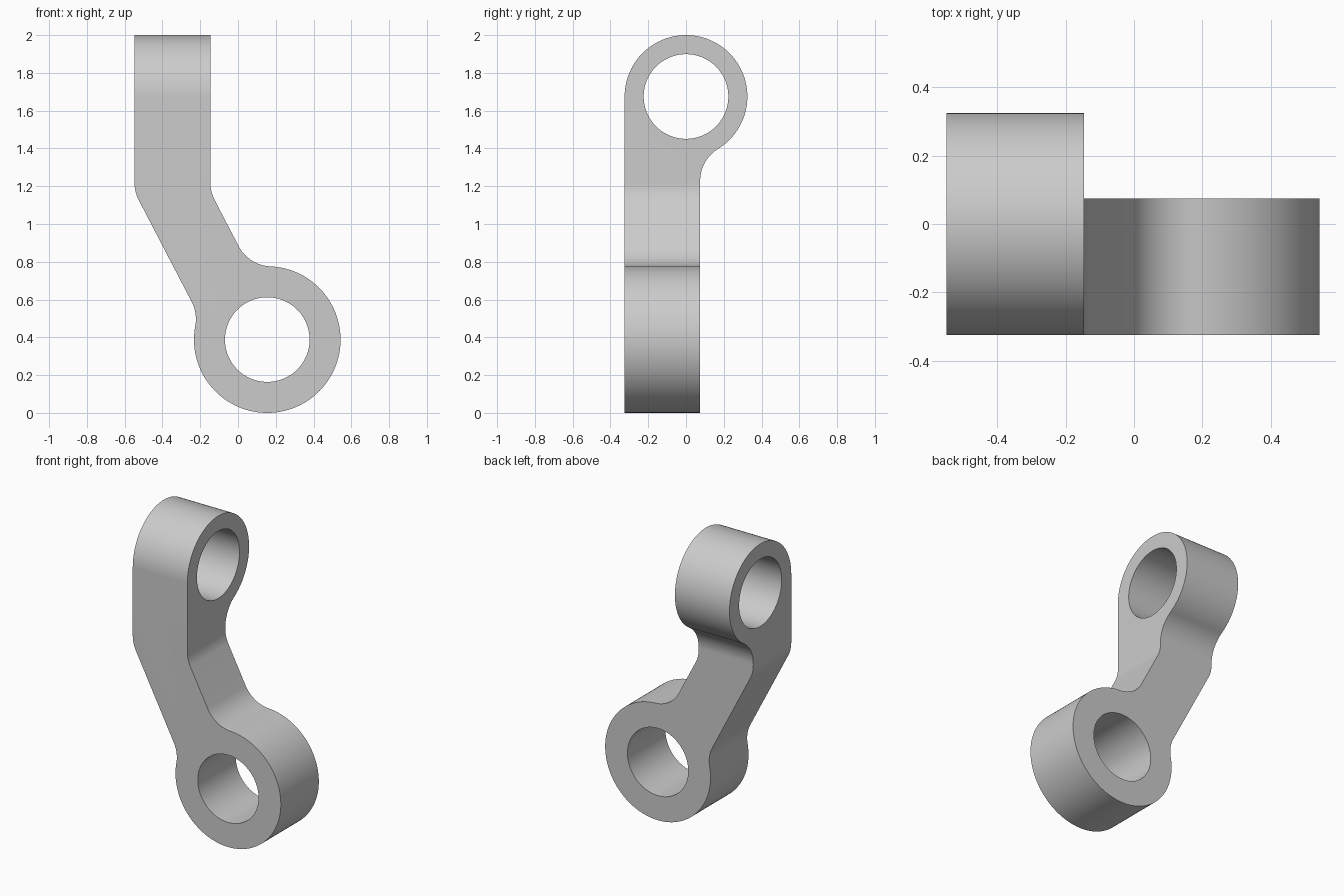
import bpy
import bmesh
import math
from mathutils import Vector

if "Cube" in bpy.data.objects:
    bpy.data.objects.remove(bpy.data.objects["Cube"], do_unlink=True)

FILLET = 0.2
BORE = 0.224
LOW_HUB, LOW_R = Vector((0.155, 0.388)), 0.388
TOP_HUB, TOP_R = Vector((0, 1.675)), 0.325

grey = bpy.data.materials.new("plain grey")
grey.use_nodes = True
grey.diffuse_color = (0.6, 0.6, 0.6, 1)
grey.node_tree.nodes["Principled BSDF"].inputs["Base Color"].default_value = (0.6, 0.6, 0.6, 1)


def arc(c, p, q, ccw=False):
    """Points around c from p to q, the short way or all the way anticlockwise."""
    start = math.atan2(p.y - c.y, p.x - c.x)
    sweep = math.atan2(q.y - c.y, q.x - c.x) - start
    sweep = sweep % math.tau if ccw else (sweep + math.pi) % math.tau - math.pi
    r = (p - c).length
    n = max(3, math.ceil(abs(sweep) / math.radians(3)))
    angles = [start + sweep * i / n for i in range(n + 1)]
    return [c + r * Vector((math.cos(a), math.sin(a))) for a in angles]


def rounded_corner(b, d1, d2, r):
    """Arc replacing corner b between incoming and outgoing directions."""
    half = d1.angle(d2) / 2
    c = b + (d2 - d1).normalized() * r / math.cos(half)
    t = r * math.tan(half)
    return arc(c, b - d1 * t, b + d2 * t)


def hub_blend(hub, hub_r, point, d, n, r):
    """Concave fillet from a line running along d (outward normal n) into a hub."""
    h = (point - hub).dot(n) + r
    c = hub + n * h - d * math.sqrt((hub_r + r) ** 2 - h * h)
    return arc(c, c - n * r, hub + (c - hub).normalized() * hub_r)


def prism(name, outline, along):
    """Extrude a closed outline through the model along x or y."""
    pts = [p for i, p in enumerate(outline) if (p - outline[i - 1]).length > 1e-5]
    bm = bmesh.new()
    rings = []
    for w in (-1, 1):
        rings.append([bm.verts.new((w, p.x, p.y) if along == "x" else (p.x, w, p.y)) for p in pts])
        bm.faces.new(rings[-1])
    for i in range(len(pts)):
        bm.faces.new((rings[0][i - 1], rings[0][i], rings[1][i], rings[1][i - 1]))
    bmesh.ops.recalc_face_normals(bm, faces=bm.faces)
    mesh = bpy.data.meshes.new(name)
    bm.to_mesh(mesh)
    bm.free()
    mesh.materials.append(grey)
    obj = bpy.data.objects.new(name, mesh)
    bpy.context.collection.objects.link(obj)
    return obj


def circle(c, r):
    return [c + r * Vector((math.cos(a), math.sin(a)))
            for a in (math.tau * i / 120 for i in range(120))]


# Front outline: upright, bend, slanted arm and lower hub
down = Vector((0, -1))
slant = Vector((0.52, -1)).normalized()
out_right = Vector((-slant.y, slant.x))
left_bend, right_bend = Vector((-0.548, 1.17)), Vector((-0.146, 1.17))
left_blend = hub_blend(LOW_HUB, LOW_R, left_bend, slant, -out_right, FILLET)
right_blend = hub_blend(LOW_HUB, LOW_R, right_bend, slant, out_right, FILLET)
front = [Vector((left_bend.x, 2.2))]
front += rounded_corner(left_bend, down, slant, FILLET)
front += left_blend
front += arc(LOW_HUB, left_blend[-1], right_blend[-1], ccw=True)
front += right_blend[::-1]
front += rounded_corner(right_bend, down, slant, FILLET)[::-1]
front.append(Vector((right_bend.x, 2.2)))

# Side outline: flat bar rising into the upper hub
back = Vector((0.075, -0.2))
side_blend = hub_blend(TOP_HUB, TOP_R, back, -down, Vector((1, 0)), FILLET)
side = [Vector((-TOP_R, back.y)), back] + side_blend
side += arc(TOP_HUB, side_blend[-1], TOP_HUB - Vector((TOP_R, 0)), ccw=True)

# Link arm: where both outlines overlap, less the two bores
link = prism("link_arm", front, "y")
cutters = [
    (prism("side_outline", side, "x"), "INTERSECT"),
    (prism("lower_bore", circle(LOW_HUB, BORE), "y"), "DIFFERENCE"),
    (prism("upper_bore", circle(TOP_HUB, BORE), "x"), "DIFFERENCE"),
]
bpy.ops.object.select_all(action="DESELECT")
bpy.context.view_layer.objects.active = link
link.select_set(True)
for cutter, operation in cutters:
    cutter.hide_render = True
    mod = link.modifiers.new(cutter.name, "BOOLEAN")
    mod.operation = operation
    mod.solver = "EXACT"
    mod.object = cutter
    bpy.ops.object.modifier_apply(modifier=mod.name)
    bpy.data.objects.remove(cutter, do_unlink=True)

bpy.ops.object.shade_smooth_by_angle(angle=math.radians(30))
